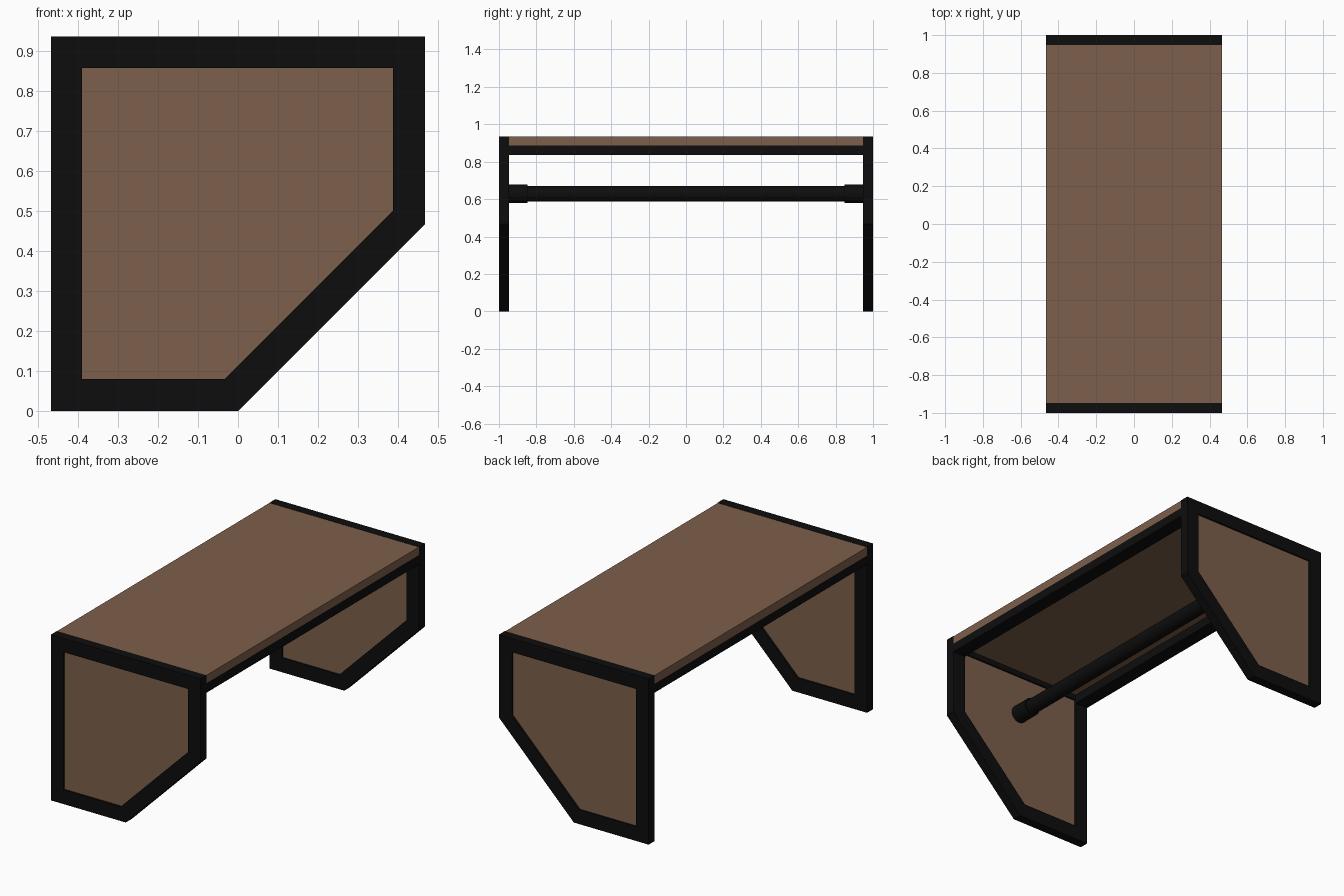
import bpy, bmesh, math
from mathutils import Vector

if "Cube" in bpy.data.objects:
    bpy.data.objects.remove(bpy.data.objects["Cube"])


def material(name, rgb):
    m = bpy.data.materials.new(name)
    m.diffuse_color = (*rgb, 1)
    m.use_nodes = True
    m.node_tree.nodes["Principled BSDF"].inputs["Base Color"].default_value = m.diffuse_color
    return m


BROWN = material("brown wood", (0.203, 0.115, 0.069))
BLACK = material("black metal", (0.004, 0.004, 0.004))

OUTER = [(-0.467, 0), (0, 0), (0.467, 0.467), (0.467, 0.935), (-0.467, 0.935)]
INNER = [(-0.389, 0.08), (-0.033, 0.08), (0.387, 0.5), (0.387, 0.857), (-0.389, 0.857)]


def finish(bm, name, mat):
    bmesh.ops.recalc_face_normals(bm, faces=bm.faces)
    me = bpy.data.meshes.new(name)
    bm.to_mesh(me)
    bm.free()
    me.materials.append(mat)
    ob = bpy.data.objects.new(name, me)
    bpy.context.collection.objects.link(ob)
    return ob


def extrude_y(bm, faces, depth):
    geo = bmesh.ops.extrude_face_region(bm, geom=faces)["geom"]
    moved = [g for g in geo if isinstance(g, bmesh.types.BMVert)]
    bmesh.ops.translate(bm, verts=moved, vec=Vector((0, depth, 0)))


def side_frame(name, y0, y1):
    bm = bmesh.new()
    o, i = ([bm.verts.new((x, y0, z)) for x, z in loop] for loop in (OUTER, INNER))
    n = len(o)
    faces = [bm.faces.new((o[k], o[(k + 1) % n], i[(k + 1) % n], i[k])) for k in range(n)]
    extrude_y(bm, faces, y1 - y0)
    finish(bm, name, BLACK)


def side_panel(name, y0, y1):
    bm = bmesh.new()
    face = bm.faces.new([bm.verts.new((x, y0, z)) for x, z in INNER])
    extrude_y(bm, [face], y1 - y0)
    finish(bm, name, BROWN)


def box(name, x0, x1, y0, y1, z0, z1, mat):
    bm = bmesh.new()
    bmesh.ops.create_cube(bm, size=1)
    for v in bm.verts:
        v.co = ((x0 + x1) / 2 + v.co.x * (x1 - x0),
                (y0 + y1) / 2 + v.co.y * (y1 - y0),
                (z0 + z1) / 2 + v.co.z * (z1 - z0))
    finish(bm, name, mat)


def rod(name, radius, y0, y1):
    bpy.ops.mesh.primitive_cylinder_add(vertices=32, radius=radius, depth=y1 - y0,
                                        location=(0, (y0 + y1) / 2, 0.628),
                                        rotation=(math.pi / 2, 0, 0))
    ob = bpy.context.object
    ob.name = name
    ob.data.materials.append(BLACK)
    bpy.ops.object.shade_smooth_by_angle(angle=math.radians(40))


# Side frames with slightly recessed wood panels
side_frame("front_side_frame", -1, -0.947)
side_frame("back_side_frame", 0.947, 1)
side_panel("front_side_panel", -0.99, -0.957)
side_panel("back_side_panel", 0.957, 0.99)

# Table top and the two long rails below it
box("table_top", -0.467, 0.465, -0.947, 0.947, 0.887, 0.934, BROWN)
box("left_rail", -0.467, -0.387, -0.947, 0.947, 0.837, 0.887, BLACK)
box("right_rail", 0.387, 0.467, -0.947, 0.947, 0.837, 0.887, BLACK)

# Round cross bar with end collars
rod("cross_bar", 0.042, -0.9, 0.9)
rod("front_bar_collar", 0.05, -0.96, -0.848)
rod("back_bar_collar", 0.05, 0.848, 0.96)
